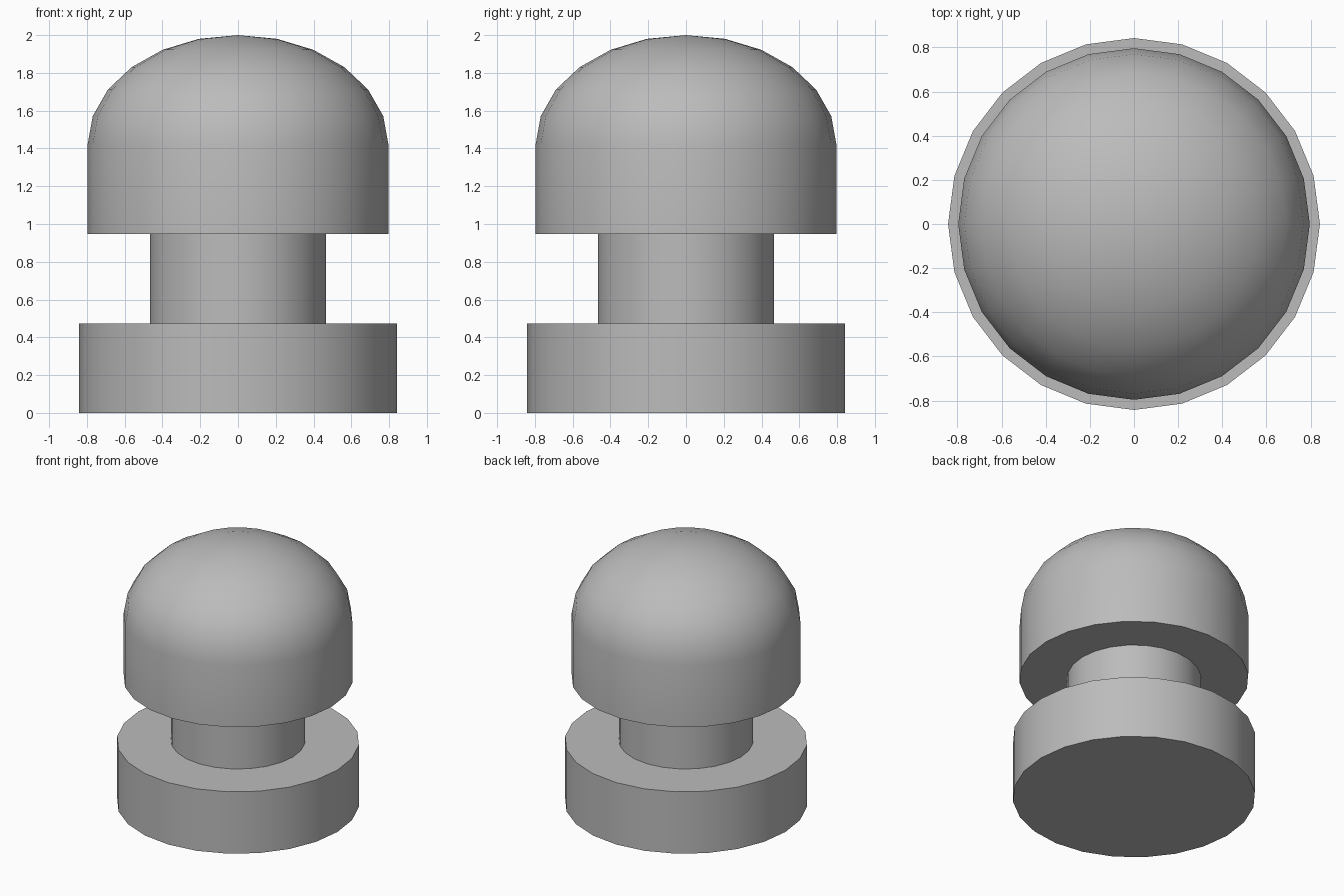
import bpy
import bmesh
import math

cube = bpy.data.objects.get("Cube")
if cube:
    bpy.data.objects.remove(cube, do_unlink=True)

SEGMENTS = 24
STEP = 0.474      # height of each stacked section

# Single plain grey
grey = bpy.data.materials.new("grey")
grey.use_nodes = True
colour = (0.5, 0.5, 0.5, 1)
grey.diffuse_color = colour
grey.node_tree.nodes["Principled BSDF"].inputs["Base Color"].default_value = colour


def turned_part(name, profile):
    """Spin a (radius, height) profile about z into a closed solid."""
    bm = bmesh.new()
    verts = [bm.verts.new((r, 0, z)) for r, z in profile]
    edges = [bm.edges.new(pair) for pair in zip(verts, verts[1:])]
    bmesh.ops.spin(bm, geom=verts + edges, cent=(0, 0, 0), axis=(0, 0, 1),
                   angle=math.tau, steps=SEGMENTS, use_duplicate=False)
    bmesh.ops.remove_doubles(bm, verts=bm.verts, dist=0.0005)
    # Cap any open rims with flat discs
    rims = [e for e in bm.edges if e.is_boundary]
    bmesh.ops.holes_fill(bm, edges=rims, sides=0)
    bmesh.ops.recalc_face_normals(bm, faces=bm.faces)
    mesh = bpy.data.meshes.new(name)
    bm.to_mesh(mesh)
    bm.free()
    mesh.materials.append(grey)
    obj = bpy.data.objects.new(name, mesh)
    bpy.context.collection.objects.link(obj)
    bpy.ops.object.select_all(action='DESELECT')
    obj.select_set(True)
    bpy.context.view_layer.objects.active = obj
    bpy.ops.object.shade_smooth_by_angle(angle=math.radians(35))
    return obj


# Base disc and narrow neck
turned_part("base", [(0.842, 0), (0.842, STEP)])
turned_part("neck", [(0.466, STEP), (0.466, 2 * STEP)])

# Head: straight wall topped by a flattened dome
radius, wall_top = 0.796, 3 * STEP
dome = [(radius * math.cos(a), wall_top + (2 - wall_top) * math.sin(a))
        for a in (math.radians(15 * i) for i in range(7))]
turned_part("head", [(radius, 2 * STEP)] + dome)
